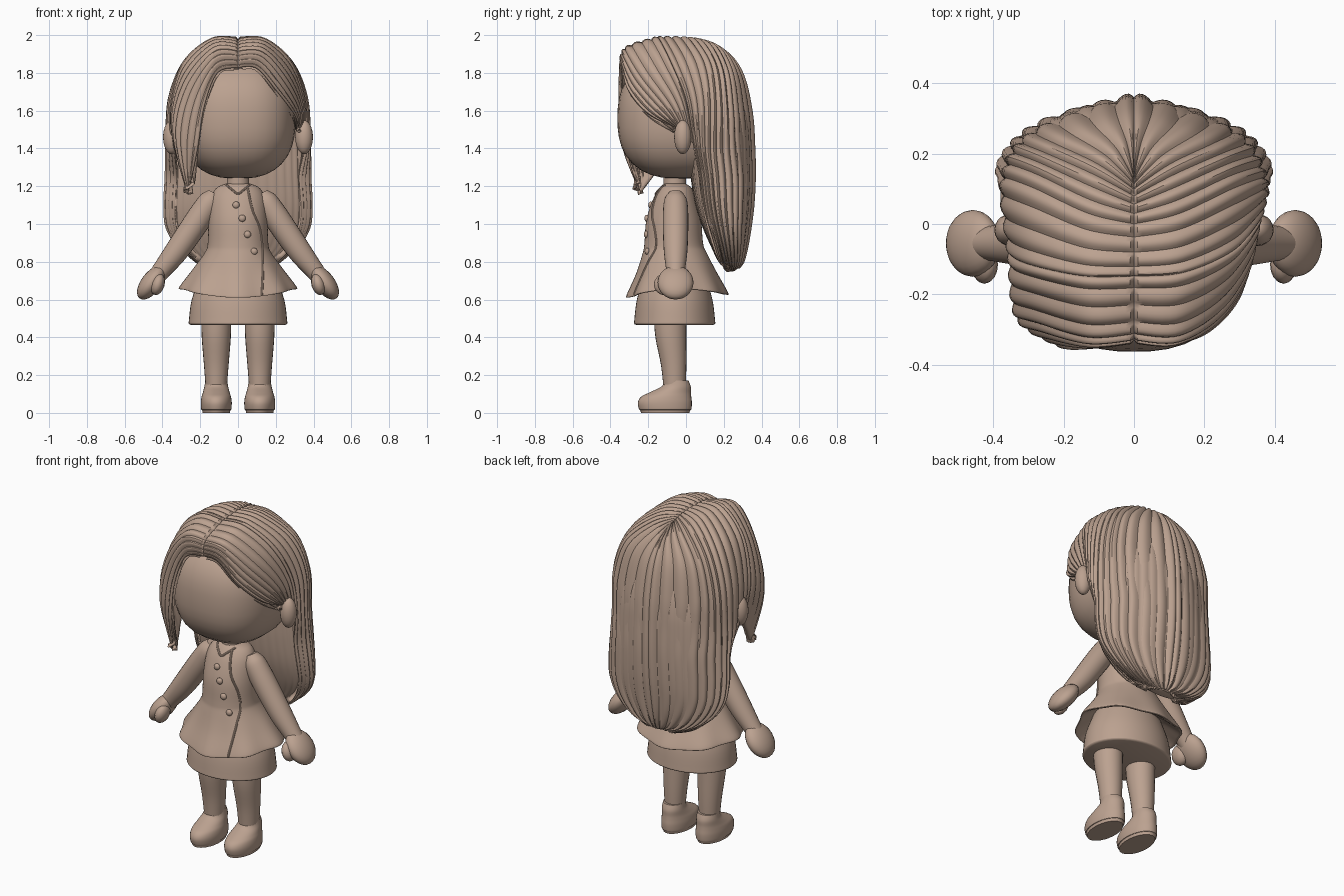
import bpy, bmesh, math
from mathutils import Vector, Matrix

if "Cube" in bpy.data.objects:
    bpy.data.objects.remove(bpy.data.objects["Cube"])

clay = bpy.data.materials.new("warm_clay")
clay.diffuse_color = (0.50, 0.36, 0.28, 1)
clay.use_nodes = True
clay.node_tree.nodes["Principled BSDF"].inputs["Base Color"].default_value = clay.diffuse_color


def finish(name, bm, angle=40, recalc=True):
    if recalc:
        bmesh.ops.recalc_face_normals(bm, faces=bm.faces)
    me = bpy.data.meshes.new(name)
    bm.to_mesh(me)
    bm.free()
    me.materials.append(clay)
    ob = bpy.data.objects.new(name, me)
    bpy.context.collection.objects.link(ob)
    bpy.ops.object.select_all(action='DESELECT')
    ob.select_set(True)
    bpy.context.view_layer.objects.active = ob
    bpy.ops.object.shade_smooth_by_angle(angle=math.radians(angle))
    return ob


def spline(keys, n):
    """Catmull-Rom through tuples of any length."""
    out = []
    for i in range(len(keys) - 1):
        p = [keys[max(0, min(len(keys) - 1, i + k))] for k in (-1, 0, 1, 2)]
        for s in range(n):
            t = s / n
            out.append(tuple(0.5 * (2 * b + (c - a) * t + (2 * a - 5 * b + 4 * c - d) * t * t
                                    + (3 * b - a - 3 * c + d) * t ** 3) for a, b, c, d in zip(*p)))
    out.append(tuple(keys[-1]))
    return out


def skin(name, rings):
    """Closed loft through rings of points."""
    bm = bmesh.new()
    vs = [[bm.verts.new(p) for p in r] for r in rings]
    m = len(vs[0])
    for a, b in zip(vs, vs[1:]):
        for k in range(m):
            bm.faces.new((a[k], a[(k + 1) % m], b[(k + 1) % m], b[k]))
    bm.faces.new(vs[0][::-1])
    bm.faces.new(vs[-1])
    return finish(name, bm)


def loft(name, keys, n=4, seg=32, shape=None):
    """Stacked ellipses given as (z, rx, ry, cx, cy)."""
    rings = []
    for z, rx, ry, cx, cy in spline(keys, n):
        ring = []
        for k in range(seg):
            a = math.tau * k / seg
            p = (cx + rx * math.cos(a), cy + ry * math.sin(a), z)
            ring.append(shape(p, a) if shape else p)
        rings.append(ring)
    return skin(name, rings)


def tube(name, keys, n=5, seg=16):
    """Round tube through (x, y, z, radius)."""
    pts = spline(keys, n)
    rings = []
    for i, p in enumerate(pts):
        t = (Vector(pts[min(i + 1, len(pts) - 1)][:3]) - Vector(pts[max(i - 1, 0)][:3])).normalized()
        u = t.cross(Vector((0, 1, 0))).normalized()
        w = t.cross(u)
        rings.append([Vector(p[:3]) + p[3] * (u * math.cos(math.tau * k / seg)
                      + w * math.sin(math.tau * k / seg)) for k in range(seg)])
    return skin(name, rings)


def ball(name, c, r, power=2.0, tilt=0.0, seg=32):
    bm = bmesh.new()
    bmesh.ops.create_uvsphere(bm, u_segments=seg, v_segments=seg // 2, radius=1)
    rot = Matrix.Rotation(tilt, 3, 'Y')
    for v in bm.verts:
        d = sum(abs(q) ** power for q in v.co) ** (1 / power)
        v.co = rot @ Vector([q / d * s for q, s in zip(v.co, r)]) + Vector(c)
    return finish(name, bm)


# Head and neck
ball("head", (0, -0.03, 1.56), (0.305, 0.333, 0.32), power=2.5, seg=40)
loft("neck", [(1.12, .075, .07, 0, -.055), (1.2, .06, .06, 0, -.06), (1.32, .06, .06, 0, -.06)])

# Inner volume of the long hair: z, half width, front y, back y
back_keys = [(1.75, .29, .00, .295), (1.6, .35, -.01, .34), (1.5, .368, .0, .357),
             (1.4, .376, .01, .362), (1.25, .38, .02, .364), (1.1, .387, .045, .356),
             (.98, .375, .085, .34), (.88, .315, .13, .322), (.80, .21, .17, .30), (.76, .08, .21, .27)]
back_rings = spline(back_keys, 10)


def hair_point(ring, a, scale=1.0):
    z, w, f, b = ring
    cy = f + 0.3 * (b - f)
    s = math.sin(a) * scale
    return (w * scale * math.cos(a), cy + s * ((b - cy) if s > 0 else (cy - f)), z)


rings = []
for r in back_rings[::2]:
    rings.append([hair_point(r, math.tau * k / 200, 0.94 + 0.02 * abs(math.sin(math.tau * k / 10)))
                  for k in range(200)])
skin("inner_hair", rings)

# Strands from the centre parting, listed front to back
tucked = [[(0, -.335, 1.83), (.10, -.34, 1.825), (.21, -.305, 1.70), (.30, -.2, 1.58), (.325, -.03, 1.50)],
          [(0, -.315, 1.92), (.13, -.32, 1.915), (.255, -.24, 1.78), (.33, -.11, 1.62), (.34, .0, 1.47)],
          [(0, -.15, 1.98), (.14, -.14, 1.98), (.28, -.08, 1.86), (.35, .0, 1.66), (.36, .04, 1.42)]]
loose = [[(0, -.335, 1.83), (.11, -.35, 1.80), (.18, -.355, 1.62), (.215, -.335, 1.40), (.26, -.25, 1.18)],
         [(0, -.315, 1.92), (.13, -.325, 1.915), (.275, -.285, 1.73), (.333, -.265, 1.48), (.272, -.235, 1.17)],
         [(0, -.15, 1.98), (.14, -.15, 1.98), (.29, -.12, 1.85), (.353, -.09, 1.62), (.345, -.05, 1.42)]]
rear = [[(0, 0, 1.985), (.13, .03, 1.97), (.28, .10, 1.85), (.36, .13, 1.66), (.374, .13, 1.40)],
        [(0, .1, 1.97), (.1, .17, 1.93), (.225, .23, 1.80), (.277, .255, 1.60), (.278, .265, 1.40)],
        [(0, .14, 1.95), (0, .24, 1.885), (0, .31, 1.77), (0, .35, 1.58), (0, .362, 1.40)]]


def long_strand(pts, deg, scale):
    """Carry a strand down the outside of the hanging hair."""
    low = [min(back_rings, key=lambda r: abs(r[0] - z)) for z in (1.25, 1.1, .98, .88, .80, .765)]
    return pts + [hair_point(r, math.radians(deg), scale) for r in low]


def strands(name, sets, thickness, amp, fade):
    bm = bmesh.new()
    for side, keys in sets:
        rows = list(zip(*[spline(s, 8) for s in keys]))
        grid = []
        for j, row in enumerate(rows):
            end = min(1, (len(rows) - 1 - j) / 6) if fade else 1
            line = []
            for i, p in enumerate(spline(row, 24)):
                v = Vector((p[0] * side, p[1], p[2]))
                out = (v - Vector((0, .1 if v.z < 1.5 and v.y > 0 else 0, min(1.5, v.z)))).normalized()
                grow = amp + (0.005 * min(1, j / 24) * min(1, i / 48) if not fade else 0)
                h = (grow * abs(math.sin(math.pi * i / 6)) - 0.004) * end if j else -0.007
                line.append(bm.verts.new(v + out * h))
            grid.append(line)
        for a, b in zip(grid, grid[1:]):
            for i in range(len(a) - 1):
                f = (a[i], b[i], b[i + 1], a[i + 1])
                bm.faces.new(f if side > 0 else f[::-1])
    bmesh.ops.remove_doubles(bm, verts=bm.verts, dist=0.0004)
    ob = finish(name, bm, angle=32, recalc=False)
    mod = ob.modifiers.new("thickness", 'SOLIDIFY')
    mod.thickness = thickness
    mod.offset = -1


strands("front_hair", [(1, tucked), (-1, loose)], 0.03, 0.011, True)
strands("back_hair", [(side, [long_strand(*s) for s in zip([front[2]] + rear, (-30, 5, 42, 90),
                                                           (1, 1, .97, 1))])
                      for side, front in ((1, tucked), (-1, loose))], 0.02, 0.011, False)

# Jacket with flared, drooping hem
jacket = [(1.215, .06, .055, 0, -.06), (1.19, .115, .085, 0, -.055), (1.13, .145, .115, 0, -.06),
          (1.02, .156, .145, 0, -.065), (.9, .16, .155, 0, -.065), (.85, .175, .168, 0, -.06),
          (.76, .237, .21, 0, -.05), (.67, .30, .26, 0, -.045)]


def drape(p, a):
    t = max(0, min(1, (.84 - p[2]) / .17))
    g = 1 + 0.03 * t * math.cos(8 * a)
    return (p[0] * g, p[1] * g, p[2] - (0.045 if p[1] < 0 else 0.03) * t * math.sin(a) ** 2)


loft("jacket", jacket + [(.655, .297, .257, 0, -.045), (.67, .27, .235, 0, -.045),
                         (.72, .2, .17, 0, -.05)], n=5, seg=64, shape=drape)
jacket_fine = spline(jacket, 40)


def on_jacket(x, z):
    """Point on the front of the jacket."""
    _, rx, ry, _, cy = min(jacket_fine, key=lambda r: abs(r[0] - z))
    a = -math.acos(max(-1, min(1, x / rx)))
    return drape((x, cy + ry * math.sin(a), z), a)


def piping(name, pts, r=.006):
    tube(name, [on_jacket(x, z) + (r,) for x, z in spline(pts, 6)], n=2, seg=8)


piping("front_edge", [(.05, 1.195), (.075, 1.08), (.115, .98), (.13, .87), (.132, .77), (.13, .66)])
piping("neckline", [(-.06, 1.205), (-.03, 1.18), (.0, 1.16), (.03, 1.18), (.06, 1.205)])
for i, (x, z) in enumerate([(-.01, 1.10), (.022, 1.03), (.05, .945), (.085, .855)]):
    ball("button_%d" % (i + 1), on_jacket(x, z), (.019, .014, .019), seg=16)

# Skirt
loft("skirt", [(.72, .2, .165, 0, -.06), (.6, .245, .2, 0, -.06), (.49, .26, .214, 0, -.06),
               (.472, .26, .214, 0, -.06), (.466, .25, .204, 0, -.06)], seg=48)

for side, label in ((1, "right"), (-1, "left")):
    x = side * 0.115
    ball(label + "_ear", (side * .35, -.017, 1.46), (.047, .046, .09), seg=20)
    # Legs and shoes
    loft(label + "_leg", [(.52, .08, .086, x, -.085), (.4, .077, .082, x, -.08),
                          (.25, .065, .067, x, -.065), (.12, .055, .058, x, -.06)], seg=24)
    loft(label + "_shoe", [(.0, .072, .128, x, -.11), (.015, .075, .133, x, -.11), (.02, .08, .139, x, -.11),
                           (.055, .082, .143, x, -.112), (.085, .078, .133, x, -.105),
                           (.108, .071, .110, x, -.084), (.14, .063, .077, x, -.052),
                           (.172, .058, .063, x, -.05)])
    # Arms, hands and thumbs
    arm = [(.125, 1.165, .035), (.145, 1.125, .06), (.19, 1.055, .067), (.25, .965, .067),
           (.33, .85, .062), (.405, .755, .05), (.44, .71, .045)]
    tube(label + "_arm", [(side * ax, -.055, az, r) for ax, az, r in arm], seg=24)
    ball(label + "_hand", (side * .458, -.055, .69), (.054, .095, .105), tilt=side * -.65, seg=24)
    ball(label + "_thumb", (side * .425, -.115, .68), (.036, .055, .058), tilt=side * -.3, seg=16)
